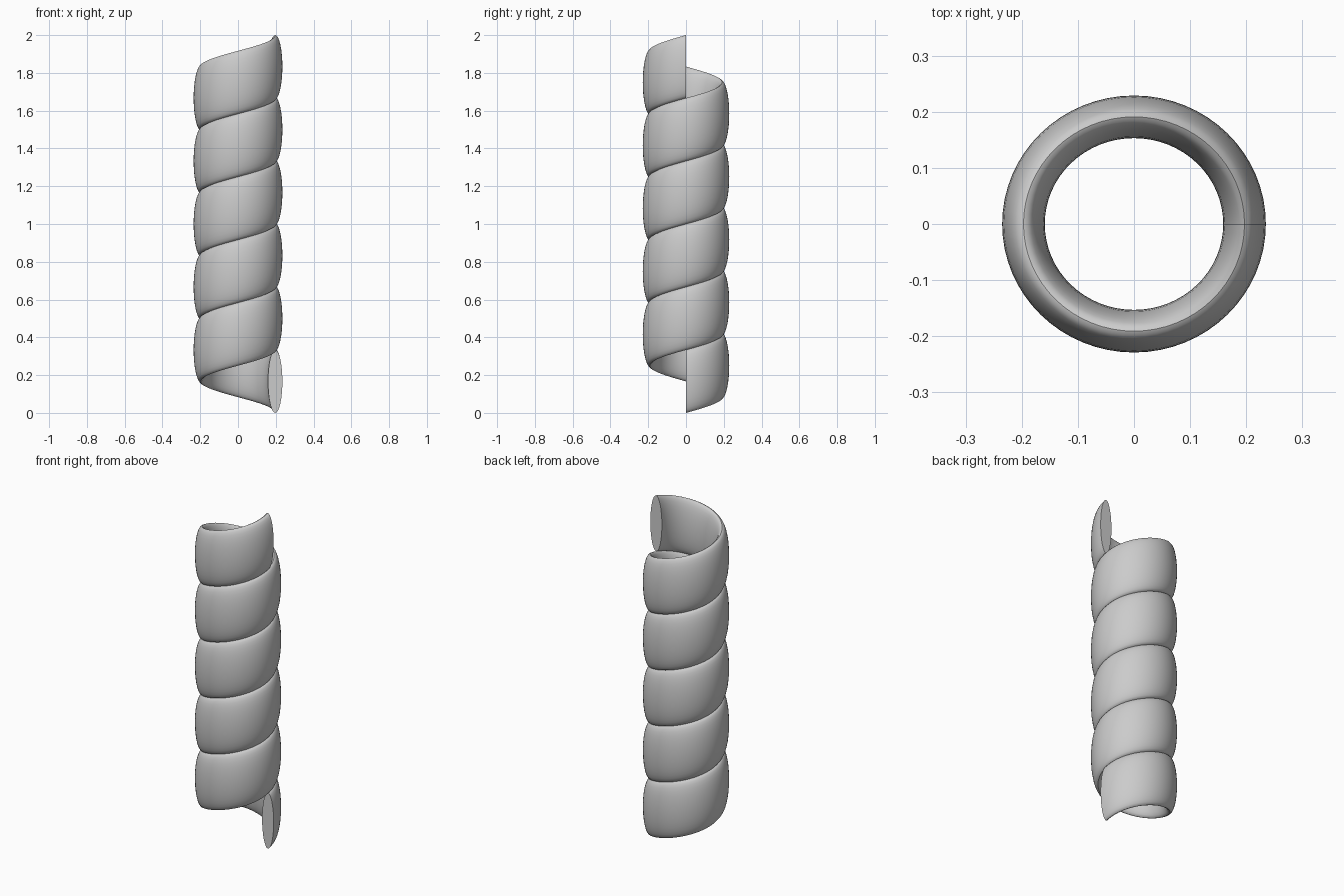
import bpy
import bmesh
from math import sin, cos, pi, radians

cube = bpy.data.objects.get("Cube")
if cube:
    bpy.data.objects.remove(cube, do_unlink=True)

TURNS = 5
STEPS = 64                      # rings per turn
SIDES = 32                      # points around the band's oval section
RADIUS_X, RADIUS_Y = 0.197, 0.191
HALF_THICK, HALF_HEIGHT = 0.038, 1 / 6
PITCH = 2 * HALF_HEIGHT         # neighbouring turns just touch

# Plain grey material
grey = bpy.data.materials.new("plain_grey")
grey.use_nodes = True
colour = (0.6, 0.6, 0.6, 1)
grey.diffuse_color = colour
grey.node_tree.nodes["Principled BSDF"].inputs["Base Color"].default_value = colour


def oval_ring(bm, turn):
    """Upright oval section placed on the helix at the given turn."""
    a = 2 * pi * turn
    ring = []
    for i in range(SIDES):
        t = 2 * pi * i / SIDES
        out = HALF_THICK * cos(t)
        z = HALF_HEIGHT * (1 + sin(t)) + PITCH * turn
        ring.append(bm.verts.new(((RADIUS_X + out) * cos(a), (RADIUS_Y + out) * sin(a), z)))
    return ring


# Coiled band: rings bridged along the helix, closed by flat ends
bm = bmesh.new()
rings = [oval_ring(bm, s / STEPS) for s in range(TURNS * STEPS + 1)]
for low, high in zip(rings, rings[1:]):
    for i in range(SIDES):
        j = (i + 1) % SIDES
        bm.faces.new((low[i], high[i], high[j], low[j]))
bm.faces.new(rings[0])
bm.faces.new(rings[-1][::-1])
bmesh.ops.recalc_face_normals(bm, faces=bm.faces)

mesh = bpy.data.meshes.new("coiled_band")
bm.to_mesh(mesh)
bm.free()
mesh.materials.append(grey)
band = bpy.data.objects.new("coiled_band", mesh)
bpy.context.collection.objects.link(band)

# Smooth band with crisp end edges
bpy.ops.object.select_all(action="DESELECT")
band.select_set(True)
bpy.context.view_layer.objects.active = band
bpy.ops.object.shade_smooth_by_angle(angle=radians(40))
